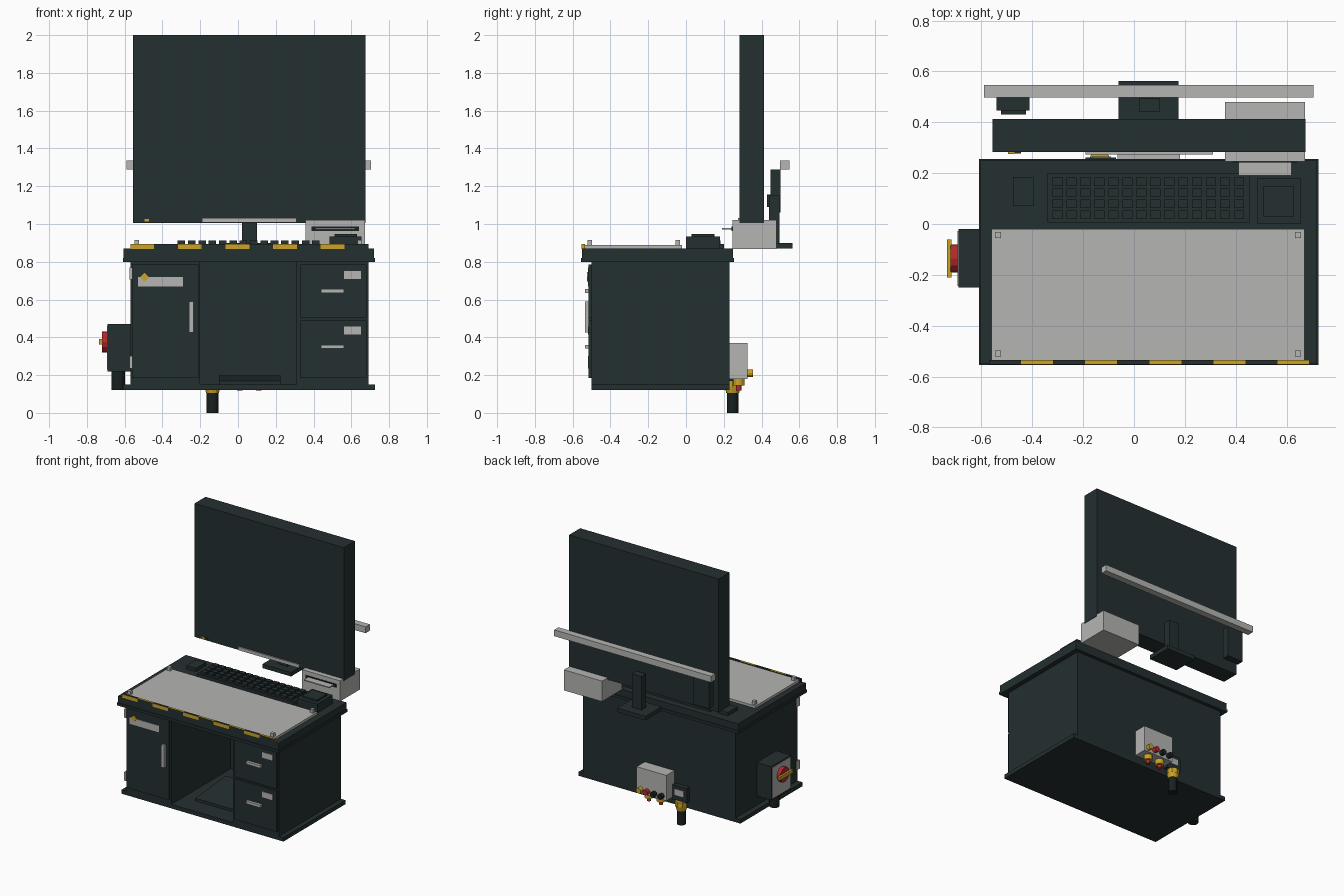
import bpy
import bmesh
from math import radians
from mathutils import Matrix, Vector

cube = bpy.data.objects.get("Cube")
if cube:
    bpy.data.objects.remove(cube)


def material(name, rgb):
    m = bpy.data.materials.new(name)
    m.use_nodes = True
    m.diffuse_color = (*rgb, 1)
    m.node_tree.nodes["Principled BSDF"].inputs["Base Color"].default_value = (*rgb, 1)
    return m


DARK = material("dark slate", (0.018, 0.029, 0.030))
BLACK = material("black rubber", (0.010, 0.014, 0.015))
GREY = material("light grey", (0.46, 0.46, 0.45))
YELLOW = material("warning yellow", (0.60, 0.37, 0.02))
RED = material("signal red", (0.48, 0.02, 0.025))


def finish(name, bm, *mats):
    mesh = bpy.data.meshes.new(name)
    bm.to_mesh(mesh)
    bm.free()
    obj = bpy.data.objects.new(name, mesh)
    bpy.context.collection.objects.link(obj)
    for m in mats:
        mesh.materials.append(m)
    return obj


def add_box(bm, x, y, z):
    lo, hi = Vector((x[0], y[0], z[0])), Vector((x[1], y[1], z[1]))
    mat = Matrix.Translation((lo + hi) / 2) @ Matrix.Diagonal((*(hi - lo), 1))
    bmesh.ops.create_cube(bm, size=1, matrix=mat)


def box(name, x, y, z, mat=DARK):
    bm = bmesh.new()
    add_box(bm, x, y, z)
    return finish(name, bm, mat)


def rod(name, centre, radius, length, axis, mat, top=None, sides=12):
    bm = bmesh.new()
    turn = {"X": Matrix.Rotation(radians(90), 4, "Y"),
            "Y": Matrix.Rotation(radians(90), 4, "X"), "Z": Matrix()}[axis]
    bmesh.ops.create_cone(bm, cap_ends=True, segments=sides, radius1=radius,
                          radius2=top or radius, depth=length,
                          matrix=Matrix.Translation(centre) @ turn)
    return finish(name, bm, mat)


# Desk carcass with an open kneehole
FRONT, BACK = -0.50, 0.23
box("plinth", (-0.61, 0.725), (FRONT, BACK), (0.12, 0.15))
box("left_wall_cabinet", (-0.57, -0.20), (FRONT, BACK), (0.15, 0.81))
box("drawer_cabinet", (0.31, 0.69), (FRONT, BACK), (0.15, 0.81))
box("kneehole_back", (-0.20, 0.31), (0.20, BACK), (0.15, 0.81))
box("desktop_lower_lip", (-0.61, 0.725), (-0.555, 0.255), (0.80, 0.82))
box("desktop", (-0.605, 0.72), (-0.55, 0.25), (0.82, 0.87))

# Sloping footrest
foot = box("footrest", (-0.10, 0.225), (-0.36, 0.0), (0.15, 0.20))
for v in foot.data.vertices:
    if v.co.z > 0.18 and v.co.y < -0.2:
        v.co.z = 0.17

# Door and drawers
box("cabinet_door", (-0.56, -0.21), (-0.515, FRONT), (0.185, 0.785))
box("door_handle", (-0.26, -0.235), (-0.535, -0.515), (0.425, 0.59), GREY)
box("door_label", (-0.53, -0.29), (-0.519, -0.515), (0.67, 0.72), GREY)
sign = box("warning_sign", (-0.018, 0.018), (-0.003, 0.003), (-0.018, 0.018), YELLOW)
sign.location = (-0.495, -0.521, 0.72)
sign.rotation_euler.y = radians(45)
for z in (0.235, 0.705):
    box("door_hinge", (-0.575, -0.56), (-0.52, -0.48), (z, z + 0.065), GREY)
for low, high in ((0.185, 0.49), (0.505, 0.785)):
    box("drawer_front", (0.33, 0.68), (-0.515, FRONT), (low, high))
    box("drawer_handle", (0.44, 0.56), (-0.535, -0.515), (high - 0.15, high - 0.13), GREY)
    box("drawer_label", (0.56, 0.65), (-0.519, -0.515), (high - 0.075, high - 0.033), GREY)

# Work mat with corner studs
box("work_mat", (-0.56, 0.67), (-0.535, -0.02), (0.87, 0.888), GREY)
for x in (-0.535, 0.645):
    for y in (-0.51, -0.043):
        box("mat_stud", (x - 0.012, x + 0.012), (y - 0.012, y + 0.012), (0.888, 0.915), GREY)

# Hazard edging, coloured alternately on front and top faces
step = 0.126
for i in range(10):
    x = -0.57 + i * step
    edge = box("hazard_edge", (x, x + step), (-0.553, -0.535), (0.868, 0.894), DARK)
    edge.data.materials.append(YELLOW)
    for f in edge.data.polygons:
        on_front, on_top = f.normal.y < -0.5, f.normal.z > 0.5
        end = f.normal.x > 0.5 and i == 9
        f.material_index = int(end or (on_front and i % 2 == 0) or (on_top and i % 2 == 1))

# Keyboard
box("keyboard_base", (-0.34, 0.455), (0.005, 0.20), (0.87, 0.895))
keys = bmesh.new()
for col in range(14):
    for row in range(4):
        x, y = -0.30 + col * 0.0548, 0.037 + row * 0.043
        add_box(keys, (x - 0.02, x + 0.02), (y - 0.017, y + 0.017), (0.895, 0.912))
finish("keyboard_keys", keys, DARK)
box("card_reader", (-0.475, -0.395), (0.07, 0.185), (0.87, 0.895))
box("desk_pad", (0.485, 0.655), (0.0, 0.18), (0.87, 0.935))
box("desk_pad_top", (0.51, 0.63), (0.03, 0.15), (0.935, 0.948))

# Screen
box("screen_panel", (-0.557, 0.675), (0.283, 0.413), (1.005, 2.0))
box("screen_strip", (-0.19, 0.31), (0.274, 0.283), (1.008, 1.032), GREY)
box("status_lamp", (-0.495, -0.47), (0.276, 0.283), (1.013, 1.026), YELLOW)
box("lamp_mount", (-0.47, -0.445), (0.278, 0.283), (1.013, 1.026))

# Stand, rear rail and hanging unit
box("stand_foot", (-0.06, 0.175), (0.375, 0.563), (0.87, 0.90))
box("stand_post", (0.02, 0.10), (0.44, 0.495), (0.90, 1.15))
box("rear_rail", (-0.59, 0.705), (0.497, 0.547), (1.288, 1.335), GREY)
box("sensor_body", (-0.54, -0.41), (0.447, 0.499), (1.06, 1.288))
box("sensor_nose", (-0.523, -0.425), (0.43, 0.447), (1.09, 1.155))

# Printer
box("printer_body", (0.357, 0.672), (0.245, 0.48), (0.867, 1.02), GREY)
box("printer_slot", (0.39, 0.64), (0.241, 0.245), (0.962, 0.988), BLACK)
box("printer_tray", (0.41, 0.62), (0.19, 0.245), (0.972, 0.98), GREY)

# Power switch on the side
box("switch_box", (-0.69, -0.57), (-0.25, -0.02), (0.22, 0.47))
box("switch_plate", (-0.694, -0.69), (-0.243, -0.027), (0.23, 0.46), GREY)
rod("switch_dial", (-0.706, -0.135, 0.375), 0.055, 0.03, "X", RED)
box("switch_handle", (-0.735, -0.718), (-0.21, -0.06), (0.363, 0.39), YELLOW)
rod("switch_cable", (-0.635, -0.135, 0.17), 0.036, 0.10, "Z", BLACK)

# Rear connection box
box("connection_box", (-0.065, 0.18), (BACK, 0.325), (0.18, 0.37), GREY)
for x, mat in zip((0.145, 0.09, 0.03, -0.03), (YELLOW, RED, BLACK, BLACK)):
    rod("rear_connector", (x, 0.34, 0.21), 0.02, 0.03, "Y", mat)
for x in (0.11, 0.01):
    rod("cable_gland", (x, 0.28, 0.162), 0.03, 0.036, "Z", YELLOW)
    rod("cable_stub", (x, 0.28, 0.132), 0.014, 0.026, "Z", RED)

# Rear cable inlet
box("inlet_bracket", (-0.19, -0.07), (BACK, 0.262), (0.17, 0.28))
box("inlet_label", (-0.165, -0.09), (0.262, 0.266), (0.21, 0.255), GREY)
rod("inlet_nut", (-0.135, 0.247, 0.155), 0.044, 0.035, "Z", YELLOW, sides=8)
rod("inlet_collar", (-0.135, 0.247, 0.122), 0.034, 0.034, "Z", YELLOW, top=0.042)
rod("inlet_hose", (-0.135, 0.247, 0.055), 0.031, 0.11, "Z", BLACK)
